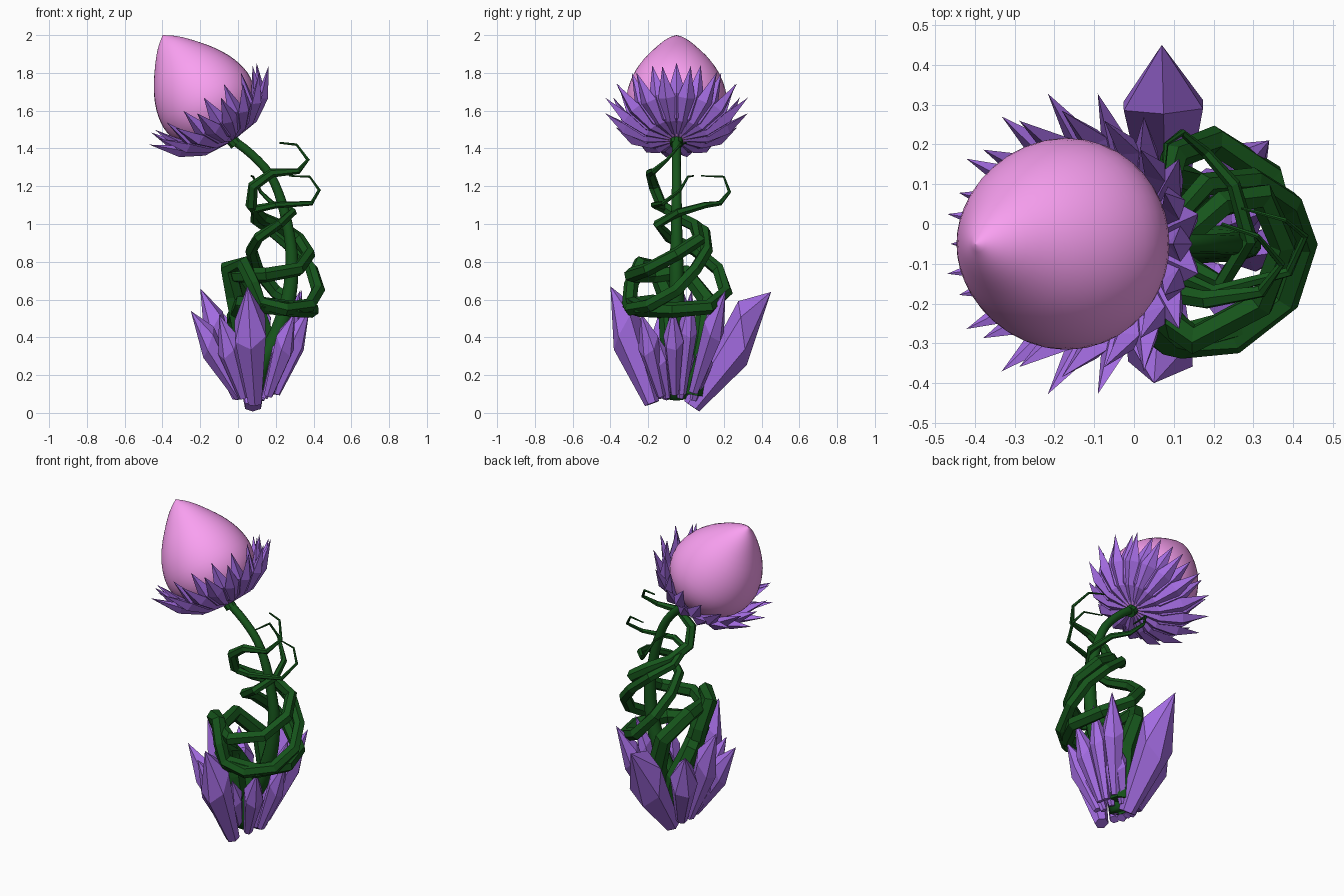
import bpy, bmesh, math
from mathutils import Vector, Matrix


def material(name, col):
    m = bpy.data.materials.new(name)
    m.diffuse_color = (*col, 1)
    return m


PINK = material("pink", (0.95, 0.35, 0.88))
PURPLE = material("purple", (0.37, 0.15, 0.76))
GREEN = material("green", (0.008, 0.09, 0.011))


def finish(bm, name, mat, smooth=False):
    bmesh.ops.recalc_face_normals(bm, faces=bm.faces)
    me = bpy.data.meshes.new(name)
    bm.to_mesh(me)
    bm.free()
    me.materials.append(mat)
    me.polygons.foreach_set("use_smooth", [smooth] * len(me.polygons))
    ob = bpy.data.objects.new(name, me)
    bpy.context.collection.objects.link(ob)
    return ob


def loft(bm, rings):
    """Skin a list of rings; a ring of one point becomes a fan."""
    rings = [[bm.verts.new(p) for p in r] for r in rings]
    for a, b in zip(rings, rings[1:]):
        n = max(len(a), len(b))
        for i in range(n):
            j = (i + 1) % n
            quad = [a[i % len(a)], a[j % len(a)], b[j % len(b)], b[i % len(b)]]
            bm.faces.new(list(dict.fromkeys(quad)))
    for r in (rings[0], rings[-1]):
        if len(r) > 2:
            bm.faces.new(r)


def curve_points(pts, n):
    """Catmull-Rom samples through pts, n per span."""
    p = [Vector(q) for q in pts]
    p = [2 * p[0] - p[1]] + p + [2 * p[-1] - p[-2]]
    out = []
    for i in range(1, len(p) - 2):
        a, b, c, d = p[i - 1:i + 3]
        for k in range(n):
            t = k / n
            out.append(0.5 * (2 * b + (c - a) * t + (2 * a - 5 * b + 4 * c - d) * t * t
                              + (3 * b - a - 3 * c + d) * t ** 3))
    return out + [p[-2]]


def tube(name, pts, radii, sides=6, n=1, smooth=False):
    """Tapered tube with a frame carried along the path."""
    path = curve_points(pts, n)
    rad = curve_points([(r, 0, 0) for r in radii], 8)
    rings, side = [], Vector((0, 1, 0))
    for i, p in enumerate(path):
        d = (path[min(i + 1, len(path) - 1)] - path[max(i - 1, 0)]).normalized()
        side = (side - d * side.dot(d)).normalized()
        up = d.cross(side)
        r = rad[round(i / (len(path) - 1) * (len(rad) - 1))].x
        rings.append([p + r * (side * math.cos(a) + up * math.sin(a))
                      for a in (math.tau * k / sides for k in range(sides))])
    bm = bmesh.new()
    loft(bm, rings)
    return finish(bm, name, GREEN, smooth)


# Tilted flower head frame
HEAD = Matrix.Translation((-0.03, -0.05, 1.44)) @ Matrix.Rotation(math.radians(-33.4), 4, 'Y')

# Bud: smooth turned profile
profile = curve_points([(0.001, 0, 0), (0.1, 0, 0.025), (0.195, 0, 0.09), (0.25, 0, 0.17), (0.266, 0, 0.26),
                        (0.245, 0, 0.36), (0.195, 0, 0.46), (0.12, 0, 0.56), (0.06, 0, 0.625),
                        (0.001, 0, 0.67)], 3)
bm = bmesh.new()
loft(bm, [[Matrix.Rotation(math.tau * k / 40, 3, 'Z') @ p for k in range(40)] for p in profile])
bm.transform(HEAD)
finish(bm, "bud", PINK, True)


# Sepals: rings of pointed diamond-section spikes
def sepal_ring(name, count, offset, stations, width):
    bm = bmesh.new()
    for k in range(count):
        rot = Matrix.Rotation(math.tau * (k + offset) / count, 3, 'Z')
        (r0, h0), (r1, h1), (r2, h2), (r3, h3) = stations
        rings = [[Vector((r0, 0, h0))]]
        for r, h, w, t in ((r1, h1, width * 0.75, 0.016), (r2, h2, width, 0.022)):
            rings.append([Vector((r, -w, h)), Vector((r + t, 0, h - t)),
                          Vector((r, w, h)), Vector((r - t, 0, h + t))])
        rings.append([Vector((r3, 0, h3))])
        loft(bm, [[rot @ p for p in r] for r in rings])
    bm.transform(HEAD)
    finish(bm, name, PURPLE)


sepal_ring("outer_sepals", 16, 0.5, [(0.02, 0.0), (0.15, 0.03), (0.265, 0.105), (0.385, 0.225)], 0.046)
sepal_ring("inner_sepals", 16, 0.0, [(0.02, 0.005), (0.16, 0.045), (0.265, 0.135), (0.335, 0.275)], 0.046)

# Main stem
tube("stem", [(0.07, -0.05, 0.08), (0.12, -0.05, 0.25), (0.21, -0.05, 0.42), (0.27, -0.05, 0.62), (0.285, -0.05, 0.8),
              (0.27, -0.05, 0.95), (0.23, -0.05, 1.12), (0.17, -0.05, 1.26), (0.07, -0.05, 1.37),
              (-0.04, -0.05, 1.455)], [0.055, 0.045, 0.033, 0.025, 0.024], 10, 3, True)
tube("stem_collar", [(-0.01, -0.05, 1.42), (-0.05, -0.05, 1.465)], [0.034, 0.034], 10)

# Climbing vines, all winding the same way, thick at the root and thin at the tip
tube("looping_vine", [(0.05, -0.05, 0.1), (0.03, -0.08, 0.4), (-0.02, -0.1, 0.62), (-0.05, -0.16, 0.77),
                      (0.03, -0.24, 0.79), (0.08, -0.29, 0.68), (0.12, -0.3, 0.58), (0.25, -0.29, 0.55),
                      (0.38, -0.19, 0.57), (0.425, -0.05, 0.65), (0.39, 0.05, 0.76), (0.3, 0.11, 0.86),
                      (0.18, 0.1, 0.96), (0.09, 0.0, 1.02), (0.09, -0.12, 1.08), (0.2, -0.17, 1.1),
                      (0.39, -0.12, 1.11), (0.43, -0.03, 1.18), (0.38, 0.01, 1.25), (0.27, 0.04, 1.255)],
     [0.065, 0.05, 0.04, 0.038, 0.036, 0.03, 0.022, 0.01, 0.004])
tube("low_vine", [(0.1, 0.02, 0.1), (0.03, 0.05, 0.35), (-0.01, -0.03, 0.5), (0.03, -0.19, 0.58),
                  (0.13, -0.29, 0.57), (0.3, -0.24, 0.55), (0.39, -0.07, 0.545), (0.34, 0.12, 0.56),
                  (0.2, 0.21, 0.64), (0.1, 0.17, 0.76), (0.07, 0.05, 0.86), (0.11, -0.09, 0.93),
                  (0.22, -0.15, 1.0), (0.29, -0.04, 1.06), (0.25, 0.1, 1.1), (0.18, 0.18, 1.11),
                  (0.12, 0.23, 1.17), (0.08, 0.2, 1.25), (0.07, 0.08, 1.255)],
     [0.065, 0.055, 0.045, 0.04, 0.036, 0.028, 0.02, 0.01, 0.004])
tube("high_vine", [(0.12, 0.03, 0.1), (0.14, 0.09, 0.4), (0.08, 0.11, 0.6), (-0.02, 0.0, 0.74),
                   (0.0, -0.18, 0.73), (0.15, -0.29, 0.73), (0.32, -0.2, 0.76), (0.375, -0.05, 0.84),
                   (0.32, 0.07, 0.92), (0.22, 0.05, 0.99), (0.13, -0.03, 1.03), (0.07, -0.13, 1.1),
                   (0.08, -0.17, 1.2), (0.18, -0.19, 1.27), (0.32, -0.17, 1.28), (0.37, -0.1, 1.34),
                   (0.31, -0.03, 1.42), (0.22, 0.0, 1.43)],
     [0.065, 0.05, 0.042, 0.036, 0.036, 0.032, 0.026, 0.01, 0.005])


# Crystals: six-sided shards, narrow foot, slanted wide shoulder (lower on the outside), pointed tip
def crystal(i, foot, tip, r, slant=0.9):
    foot, tip = Vector(foot), Vector(tip)
    d = (tip - foot).normalized()
    out = Vector((d.x, d.y, 0)).normalized()
    out = (out - d * out.dot(d)).normalized()
    side = d.cross(out)
    rings = []
    for t, s, tilt in ((0, 0.42, 0), (0.64, 1.0, slant)):
        c = foot.lerp(tip, t)
        rings.append([c + r * s * (out * math.cos(a) + side * math.sin(a) - d * tilt * math.cos(a))
                      for a in (math.tau * (k + 0.15 * (i % 3)) / 6 for k in range(6))])
    bm = bmesh.new()
    loft(bm, rings + [[tip]])
    finish(bm, f"crystal_{i + 1}", PURPLE)


for i, c in enumerate([
        ((0.08, 0.03, 0.035), (0.07, 0.45, 0.64), 0.115, 1.1),
        ((0.09, -0.18, 0.05), (0.05, -0.40, 0.67), 0.095),
        ((0.0, -0.03, 0.08), (-0.2, -0.02, 0.66), 0.075),
        ((0.01, -0.1, 0.08), (-0.25, -0.14, 0.54), 0.065),
        ((0.17, 0.04, 0.11), (0.34, 0.21, 0.65), 0.065),
        ((0.2, -0.06, 0.1), (0.38, -0.07, 0.56), 0.055),
        ((0.16, -0.13, 0.09), (0.3, -0.24, 0.53), 0.06),
        ((0.03, -0.14, 0.08), (-0.1, -0.26, 0.52), 0.065),
        ((0.01, 0.03, 0.08), (-0.12, 0.18, 0.56), 0.08),
        ((0.19, -0.02, 0.1), (0.33, 0.03, 0.65), 0.05),
        ((0.14, -0.1, 0.08), (0.25, -0.16, 0.42), 0.045),
        ((0.14, -0.03, 0.08), (0.25, 0.02, 0.42), 0.045),
        ((0.12, 0.04, 0.07), (0.24, 0.13, 0.4), 0.05),
        ((0.07, -0.08, 0.08), (0.1, -0.2, 0.42), 0.045),
        ((0.0, -0.06, 0.08), (-0.14, -0.08, 0.4), 0.05)]):
    crystal(i, *c)
